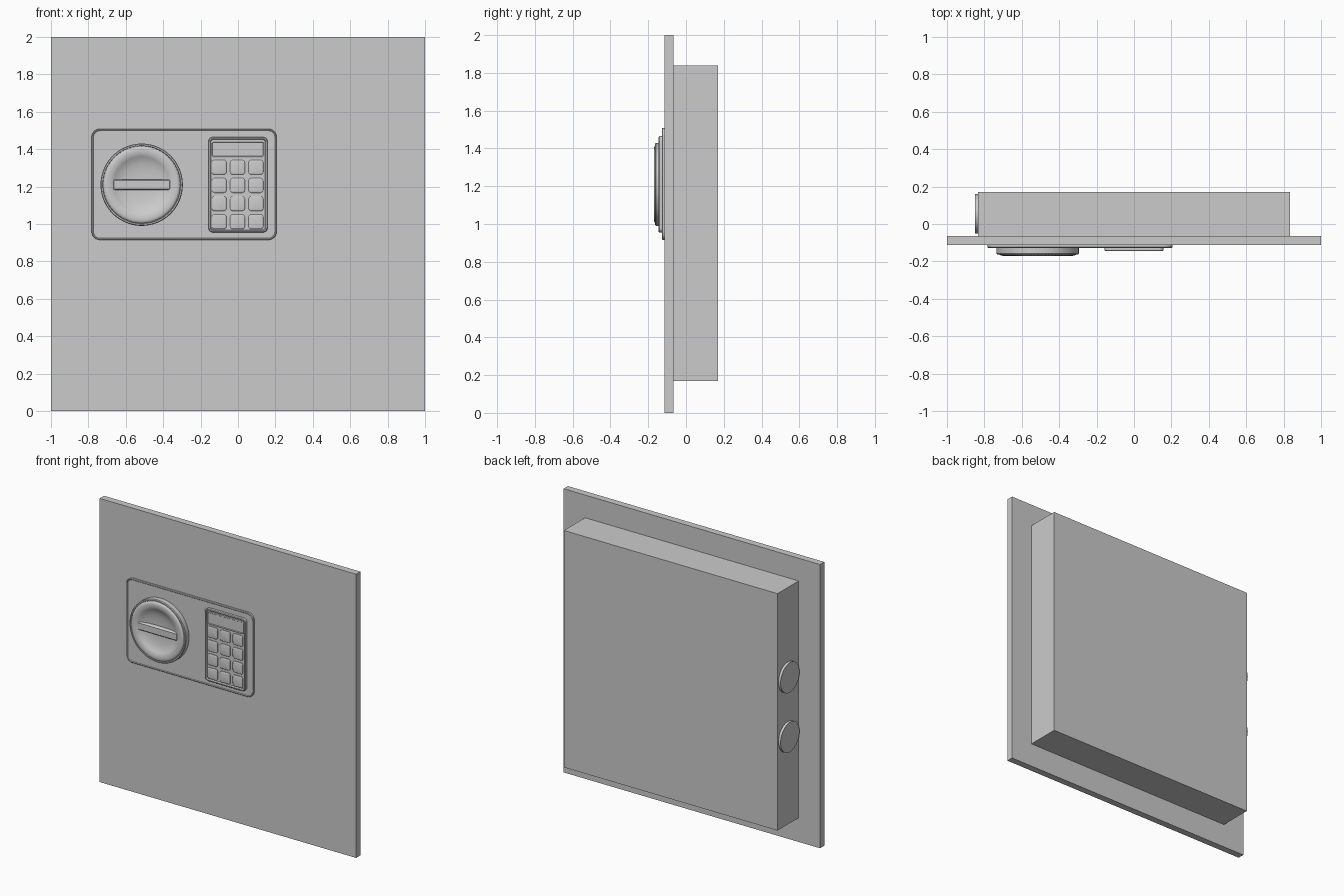
import bpy, bmesh, math

if "Cube" in bpy.data.objects:
    bpy.data.objects.remove(bpy.data.objects["Cube"])

def rounded_rect(w, h, r, seg=6):
    """Outline points (x, z) of a rounded rectangle."""
    r = max(r, 0.001)
    pts = []
    for sx, sz, start in ((1, 1, 0), (-1, 1, 90), (-1, -1, 180), (1, -1, 270)):
        for i in range(seg + 1):
            a = math.radians(start + 90 * i / seg)
            pts.append((sx * (w / 2 - r) + r * math.cos(a),
                        sz * (h / 2 - r) + r * math.sin(a)))
    return pts

def circle(r, tooth=0.0, n=128):
    """Outline of a circle, optionally with fine knurling."""
    pts = []
    for i in range(n):
        q = r + (tooth if i % 2 else -tooth)
        a = 2 * math.pi * i / n
        pts.append((q * math.cos(a), q * math.sin(a)))
    return pts

def finish(name, bm, smooth=None):
    bmesh.ops.recalc_face_normals(bm, faces=bm.faces[:])
    me = bpy.data.meshes.new(name)
    bm.to_mesh(me)
    bm.free()
    ob = bpy.data.objects.new(name, me)
    bpy.context.collection.objects.link(ob)
    if smooth:
        bpy.ops.object.select_all(action='DESELECT')
        ob.select_set(True)
        bpy.context.view_layer.objects.active = ob
        bpy.ops.object.shade_smooth_by_angle(angle=math.radians(smooth))
    return ob

def loft(name, cx, cz, rings, smooth=35):
    """Skin a stack of (outline, y) rings from back to front and cap it."""
    bm = bmesh.new()
    loops = [[bm.verts.new((cx + x, y, cz + z)) for x, z in o] for o, y in rings]
    for a, b in zip(loops, loops[1:]):
        n = len(a)
        for i in range(n):
            j = (i + 1) % n
            bm.faces.new((a[i], a[j], b[j], b[i]))
    bm.faces.new(loops[0])
    bm.faces.new(loops[-1])
    return finish(name, bm, smooth)

def panel(name, cx, cz, w, h, r, steps):
    """Rounded panel whose steps are (inset, y)."""
    return loft(name, cx, cz,
                [(rounded_rect(w - 2 * i, h - 2 * i, r - i), y) for i, y in steps])

def box(name, x0, x1, y0, y1, z0, z1):
    bm = bmesh.new()
    bmesh.ops.create_cube(bm, size=1)
    for v in bm.verts:
        v.co = ((x0 + x1) / 2 + v.co.x * (x1 - x0),
                (y0 + y1) / 2 + v.co.y * (y1 - y0),
                (z0 + z1) / 2 + v.co.z * (z1 - z0))
    return finish(name, bm)

# Door slab and the thick block behind it
box("door_panel", -1, 1, -0.113, -0.065, 0, 2)
box("door_back_block", -0.833, 0.833, -0.065, 0.17, 0.17, 1.84)

# Two locking bolts on the left side
for i, z in enumerate((0.79, 1.21)):
    bolt = loft(f"locking_bolt_{i + 1}", 0, 0,
                [(circle(0.105, n=48), 0), (circle(0.105, n=48), 0.03)])
    bolt.rotation_euler.z = math.pi / 2
    bolt.location = (-0.82, 0.055, z)

# Control plate with a bevelled border
panel("control_plate", -0.288, 1.212, 0.99, 0.594, 0.045,
      [(0, -0.112), (0, -0.124), (0.003, -0.127), (0.007, -0.127),
       (0.010, -0.124)])

# Turning knob: knurled ring with a hollow dish
KX, KZ = -0.515, 1.21
knob = [(0.220, -0.12, 0), (0.220, -0.158, 0), (0.216, -0.163, 0),
        (0.209, -0.163, 0), (0.207, -0.158, 0.0015), (0.203, -0.165, 0.0015),
        (0.196, -0.169, 0), (0.185, -0.17, 0), (0.172, -0.169, 0),
        (0.160, -0.166, 0), (0.150, -0.161, 0), (0.138, -0.154, 0),
        (0.115, -0.146, 0), (0.085, -0.140, 0), (0.045, -0.137, 0),
        (0.010, -0.136, 0)]
loft("knob", KX, KZ, [(circle(r, t), y) for r, y, t in knob])

# Grip bar across the dish
panel("knob_grip", KX, KZ, 0.31, 0.056, 0.008,
      [(0, -0.13), (0, -0.156), (0.002, -0.161), (0.006, -0.164)])

# Keypad tray with a raised rim
panel("keypad_tray", 0.0, 1.21, 0.316, 0.51, 0.025,
      [(0, -0.12), (0, -0.141), (0.004, -0.145), (0.010, -0.145),
       (0.014, -0.135)])

# Display window, set into a narrow frame
panel("display", -0.001, 1.4, 0.288, 0.09, 0.016,
      [(0, -0.13), (0, -0.141), (0.003, -0.143), (0.006, -0.143),
       (0.009, -0.139)])

# Twelve keys
for row in range(4):
    for col in range(3):
        panel(f"key_{row * 3 + col + 1}", -0.101 + 0.0985 * col, 1.303 - 0.097 * row,
              0.078, 0.078, 0.014,
              [(0, -0.13), (0, -0.140), (0.003, -0.143), (0.007, -0.144)])
